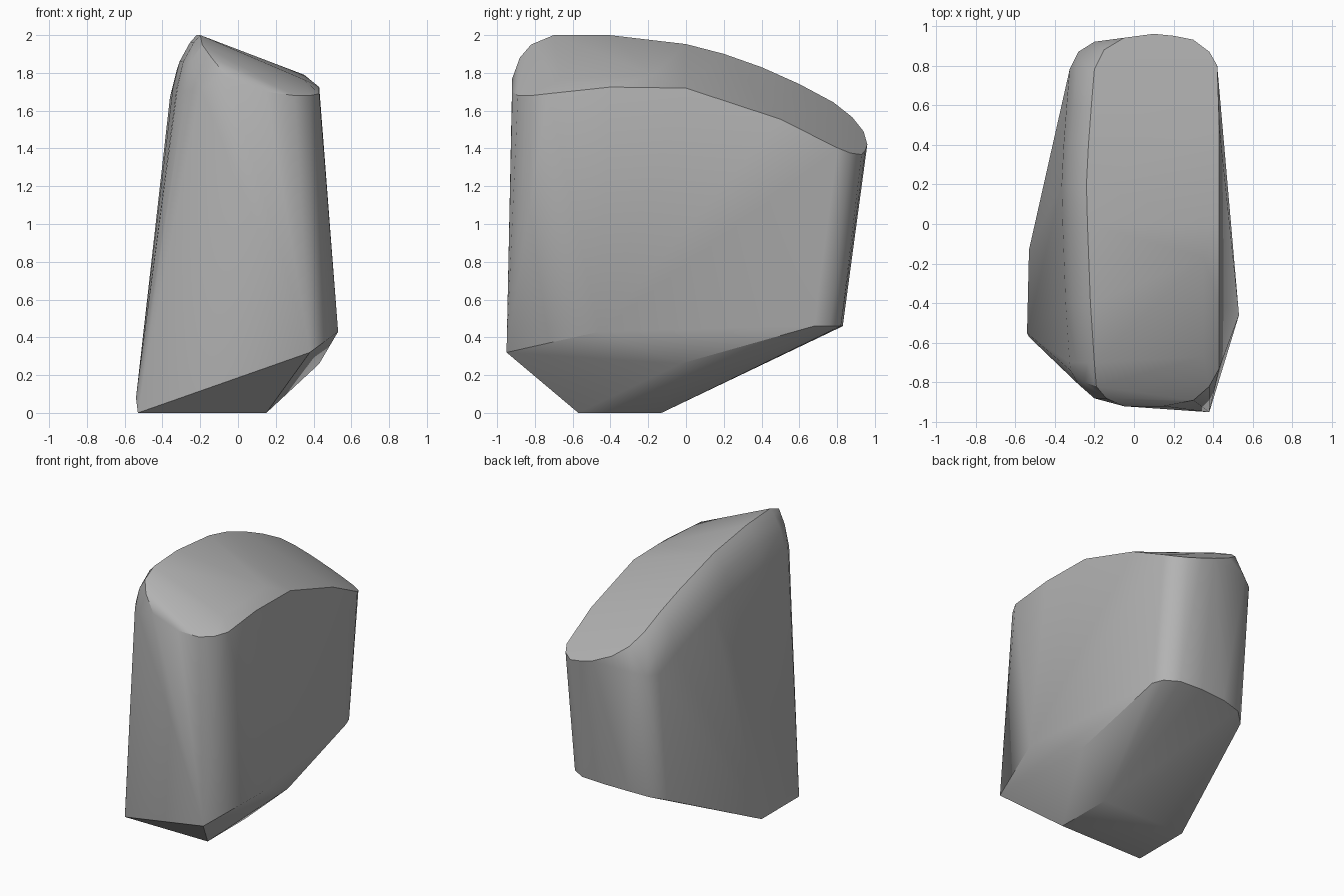
import bpy
import bmesh
import math

# Remove only the default cube
default_cube = bpy.data.objects.get("Cube")
if default_cube:
    bpy.data.objects.remove(default_cube, do_unlink=True)


def make_material(name, colour):
    material = bpy.data.materials.new(name)
    material.use_nodes = True
    material.diffuse_color = colour
    shader = material.node_tree.nodes["Principled BSDF"]
    shader.inputs["Base Color"].default_value = colour
    shader.inputs["Roughness"].default_value = 0.8
    return material


def top_height(x, y):
    """Height of the sloping top: arched along y, falling towards +x."""
    arch = max(0.0, y + 0.45)
    return 2.0 - 0.235 * arch ** 2 - 0.37 * (x + 0.2)


def build_hull(name, points, material, smooth_angle):
    """Wrap a convex skin around the given corner points."""
    mesh = bpy.data.meshes.new(name)
    bm = bmesh.new()
    for point in points:
        bm.verts.new(point)
    result = bmesh.ops.convex_hull(bm, input=bm.verts[:])
    unused = {item for key in ("geom_interior", "geom_unused")
              for item in result[key] if isinstance(item, bmesh.types.BMVert)}
    bmesh.ops.delete(bm, geom=list(unused), context="VERTS")
    bmesh.ops.dissolve_limit(bm, angle_limit=math.radians(0.5),
                             verts=bm.verts[:], edges=bm.edges[:])
    bmesh.ops.recalc_face_normals(bm, faces=bm.faces[:])
    bm.to_mesh(mesh)
    bm.free()
    mesh.materials.append(material)
    body = bpy.data.objects.new(name, mesh)
    bpy.context.collection.objects.link(body)
    bpy.ops.object.select_all(action="DESELECT")
    body.select_set(True)
    bpy.context.view_layer.objects.active = body
    bpy.ops.object.shade_smooth_by_angle(angle=math.radians(smooth_angle))
    return body


corners = []

# Flat foot
corners += [(x, y, 0) for x in (-0.53, 0.15) for y in (-0.57, -0.13)]

# Pointed lower corners on the front and the +x side
corners += [(0.38, -0.95, 0.32), (0.53, -0.46, 0.43), (0.43, -0.03, 0.26),
            (-0.54, -0.55, 0.08)]

# Rounded lower edge of the back
corners += [(0.41, 0.68, 0.46), (0.38, 0.76, 0.46), (0.28, 0.82, 0.46),
            (0.1, 0.83, 0.46), (-0.1, 0.82, 0.455), (-0.25, 0.79, 0.44),
            (-0.34, 0.71, 0.41)]

# Ridge with its rounded shoulder, swept along the arch
ridge = [(-0.2, -0.7), (-0.22, -0.4), (-0.235, 0), (-0.24, 0.2),
         (-0.23, 0.4), (-0.215, 0.6), (-0.2, 0.78)]
shoulder = [(0, 0), (-0.035, -0.04), (-0.09, -0.14), (-0.125, -0.28)]
for x, y in ridge:
    z = top_height(-0.2, y)
    corners += [(x + out, y, z + drop) for out, drop in shoulder]

# Rounded back rim of the top
back_rim = [(-0.15, 0.88), (-0.05, 0.94), (0.1, 0.96), (0.2, 0.95),
            (0.3, 0.93), (0.38, 0.87), (0.42, 0.8), (0.43, 0.5), (0.43, 0)]
corners += [(x, y, top_height(x, y)) for x, y in back_rim]
corners += [(-0.28, 0.87, 1.38), (-0.2, 0.92, 1.4)]

# Softened front rim of the top
corners += [(-0.19, -0.82, 1.95), (-0.14, -0.88, 1.88), (-0.05, -0.92, 1.77),
            (0.15, -0.92, 1.7), (0.3, -0.89, 1.68), (0.38, -0.82, 1.68),
            (0.43, -0.73, 1.69), (0.43, -0.4, 1.725),
            (0.35, -0.17, 1.79), (0.35, -0.67, 1.765)]

# Rounded front corner on the -x side
corners += [(-0.25, -0.8, 1.86), (-0.32, -0.74, 1.72),
            (-0.28, -0.81, 1.7), (-0.2, -0.88, 1.72)]

grey = make_material("plain grey", (0.45, 0.45, 0.45, 1))
build_hull("faceted_block", corners, grey, 30)
